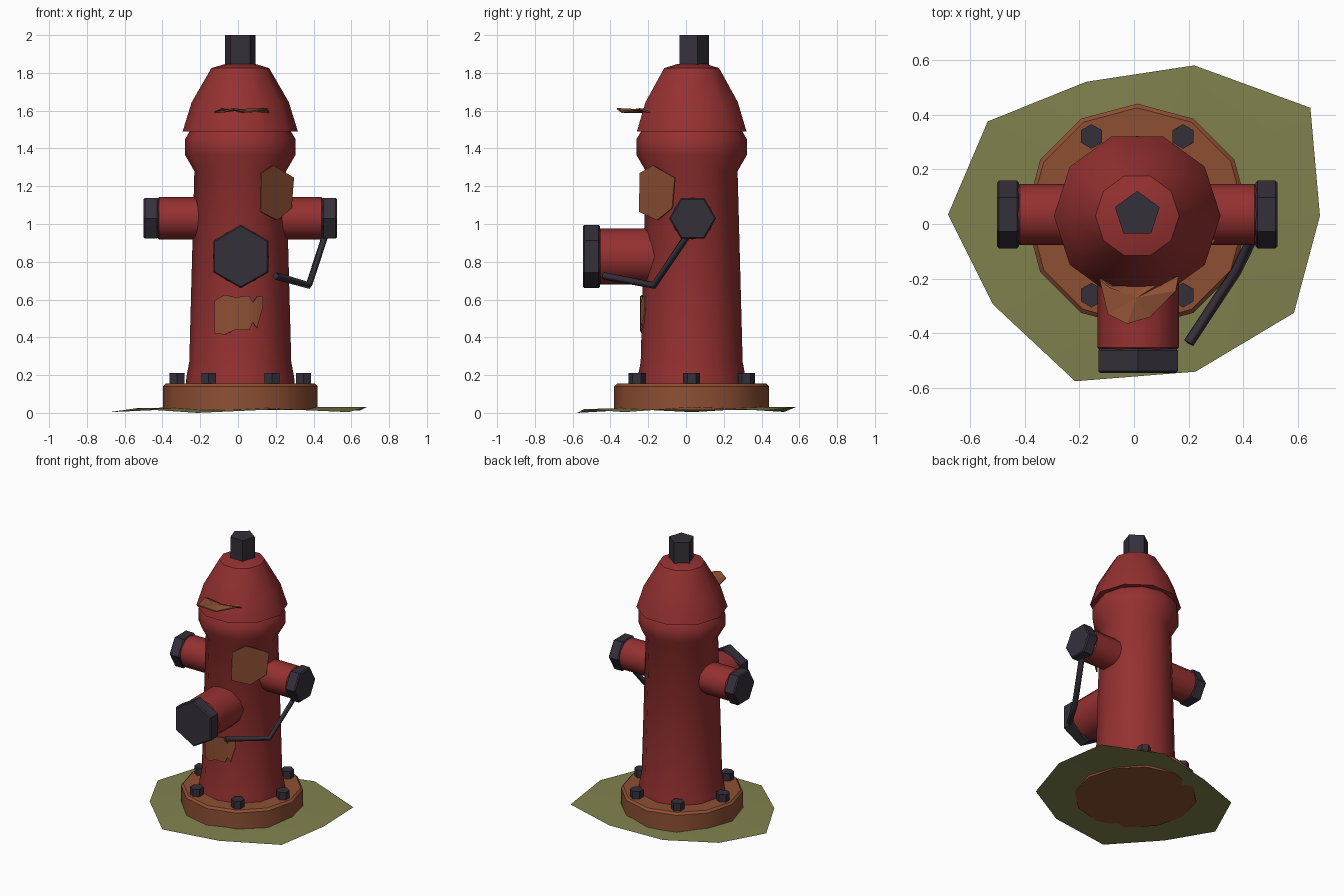
import bpy, bmesh
from math import sin, cos, pi, radians, sqrt
from mathutils import Matrix, Vector

cube = bpy.data.objects.get("Cube")
if cube:
    bpy.data.objects.remove(cube)

AX, AY = 0.012, 0.03  # hydrant axis


def material(name, rgb):
    m = bpy.data.materials.new(name)
    m.use_nodes = True
    m.diffuse_color = (*rgb, 1)
    m.node_tree.nodes["Principled BSDF"].inputs["Base Color"].default_value = (*rgb, 1)
    return m


RED = material("red paint", (0.30, 0.03, 0.03))
IRON = material("dark iron", (0.036, 0.029, 0.042))
RUST = material("rust", (0.27, 0.08, 0.034))
GRASS = material("dry grass", (0.22, 0.22, 0.078))


def finish(name, bm, mat, smooth=40):
    mesh = bpy.data.meshes.new(name)
    bm.to_mesh(mesh)
    bm.free()
    mesh.materials.append(mat)
    ob = bpy.data.objects.new(name, mesh)
    bpy.context.collection.objects.link(ob)
    if smooth:
        bpy.ops.object.select_all(action='DESELECT')
        ob.select_set(True)
        bpy.context.view_layer.objects.active = ob
        bpy.ops.object.shade_smooth_by_angle(angle=radians(smooth))
    return ob


def lathe(name, profile, sides, mat, loc, direction=(0, 0, 1), turn=0.0, smooth=40):
    """Closed turned solid: (radius, height) profile along a direction."""
    bm = bmesh.new()
    angles = [turn + 2 * pi * i / sides for i in range(sides)]
    rings = [[bm.verts.new((r * cos(a), r * sin(a), h)) for a in angles] for r, h in profile]
    for lo, hi in zip(rings, rings[1:]):
        for i in range(sides):
            j = (i + 1) % sides
            bm.faces.new((lo[i], lo[j], hi[j], hi[i]))
    bm.faces.new(rings[0][::-1])
    bm.faces.new(rings[-1])
    rot = Vector((0, 0, 1)).rotation_difference(Vector(direction)).to_matrix().to_4x4()
    bm.transform(Matrix.Translation(loc) @ rot)
    bmesh.ops.recalc_face_normals(bm, faces=bm.faces)
    return finish(name, bm, mat, smooth)


def plate(name, faces, mat, thickness=0.008):
    """Thin plate from a list of polygons."""
    bm = bmesh.new()
    for pts in faces:
        bm.faces.new([bm.verts.new(p) for p in pts])
    bmesh.ops.remove_doubles(bm, verts=bm.verts, dist=0.0005)
    ob = finish(name, bm, mat, 0)
    mod = ob.modifiers.new("thickness", 'SOLIDIFY')
    mod.thickness = thickness
    mod.offset = 0
    return ob


def bevelled(r, h0, h1, b=0.008):
    return [(r - b, h0), (r, h0 + b), (r, h1 - b), (r - b, h1)]


# Grass patch
outline = [(-0.68, 0.035, 0.004), (-0.515, -0.295, 0.02), (-0.215, -0.575, 0.0),
           (0.225, -0.54, 0.02), (0.585, -0.325, 0.004), (0.68, 0.03, 0.03),
           (0.645, 0.425, 0.012), (0.22, 0.58, 0.03), (-0.175, 0.52, 0.005),
           (-0.535, 0.375, 0.025)]
bm = bmesh.new()
hub = bm.verts.new((AX, AY, 0.035))
rim = [bm.verts.new(p) for p in outline]
for i, v in enumerate(rim):
    bm.faces.new((hub, v, rim[(i + 1) % len(rim)]))
finish("grass_patch", bm, GRASS)

# Base flange and its bolts
lathe("base_flange", [(0.41, 0.015), (0.41, 0.14), (0.395, 0.155)], 12, RUST, (AX, AY, 0))
for k in range(6):
    a = k * pi / 3
    lathe("flange_bolt", [(0.045, 0.145), (0.045, 0.21)], 6, IRON,
          (AX + 0.335 * cos(a), AY + 0.335 * sin(a), 0), turn=pi / 6, smooth=0)

# Barrel, bonnet and top nut
lathe("barrel", [(0.29, 0.14), (0.285, 0.19), (0.27, 0.27), (0.243, 1.28), (0.292, 1.365),
                 (0.292, 1.45), (0.262, 1.5)], 12, RED, (AX, AY, 0))
lathe("bonnet", [(0.305, 1.49), (0.257, 1.645), (0.153, 1.825), (0.08, 1.847)],
      10, RED, (AX, AY, 0))
lathe("top_nut", [(0.086, 1.83), (0.086, 2.0)], 5, IRON, (AX, AY + 0.005, 0),
      turn=pi / 2, smooth=0)

# Side outlets with hexagonal caps
for side, label in ((1, "left"), (-1, "right")):
    spot = (AX, AY + 0.005, 1.03)
    lathe(label + "_outlet", bevelled(0.112, 0.1, 0.437), 12, RED, spot, (side, 0, 0))
    lathe(label + "_cap", bevelled(0.124, 0.432, 0.513), 6, IRON, spot, (side, 0, 0),
          turn=pi / 2, smooth=0)

# Front outlet
front = (AX + 0.003, 0, 0.828)
lathe("front_outlet", bevelled(0.149, 0.1, 0.46), 12, RED, front, (0, -1, 0))
lathe("front_cap", bevelled(0.168, 0.455, 0.545), 6, IRON, front, (0, -1, 0),
      turn=pi / 2, smooth=0)

# Bent lever
path = [(0.475, 0.035, 0.98), (0.375, -0.17, 0.675), (0.2, -0.435, 0.725)]
curve = bpy.data.curves.new("lever", 'CURVE')
curve.dimensions = '3D'
curve.bevel_depth = 0.02
curve.bevel_resolution = 0
curve.use_fill_caps = True
spline = curve.splines.new('POLY')
spline.points.add(len(path) - 1)
for pt, co in zip(spline.points, path):
    pt.co = (*co, 1)
curve.materials.append(IRON)
bpy.context.collection.objects.link(bpy.data.objects.new("lever", curve))

# Lower rust patch, wrapped round the barrel
columns = [(-0.122, 0.42, 0.595), (-0.07, 0.415, 0.625), (-0.015, 0.44, 0.612),
           (0.06, 0.44, 0.62), (0.078, 0.48, 0.585), (0.1, 0.45, 0.615), (0.13, 0.56, 0.62)]


def wrap(x, z, r=0.272):
    return (x, AY - sqrt(r * r - (x - AX) ** 2), z)


plate("lower_rust_patch",
      [[wrap(a[0], a[1]), wrap(b[0], b[1]), wrap(b[0], b[2]), wrap(a[0], a[2])]
       for a, b in zip(columns, columns[1:])], RUST)

# Upper rust patch, flat against the barrel
turn = radians(-43)
out, along = Vector((cos(turn), sin(turn), 0)), Vector((-sin(turn), cos(turn), 0))
shape = [(-0.125, 1.27), (-0.03, 1.31), (0.128, 1.245), (0.11, 1.085), (0.0, 1.02), (-0.13, 1.065)]
plate("upper_rust_patch",
      [[Vector((AX, AY, z)) + out * 0.266 + along * u for u, z in reversed(shape)]], RUST)

# Peeling rust flake on the bonnet
flake = [(-0.125, -0.2), (-0.088, -0.23), (0.03, -0.23), (0.117, -0.2), (0.163, -0.19),
         (0.153, -0.245), (0.058, -0.34), (-0.025, -0.365), (-0.095, -0.33)]
middle = (0.01, -0.27, 1.605)
lifted = [(x, y, 1.61 if i % 2 else 1.592) for i, (x, y) in enumerate(flake)]
plate("bonnet_rust_flake",
      [[middle, lifted[(i + 1) % 9], lifted[i]] for i in range(9)], RUST)
